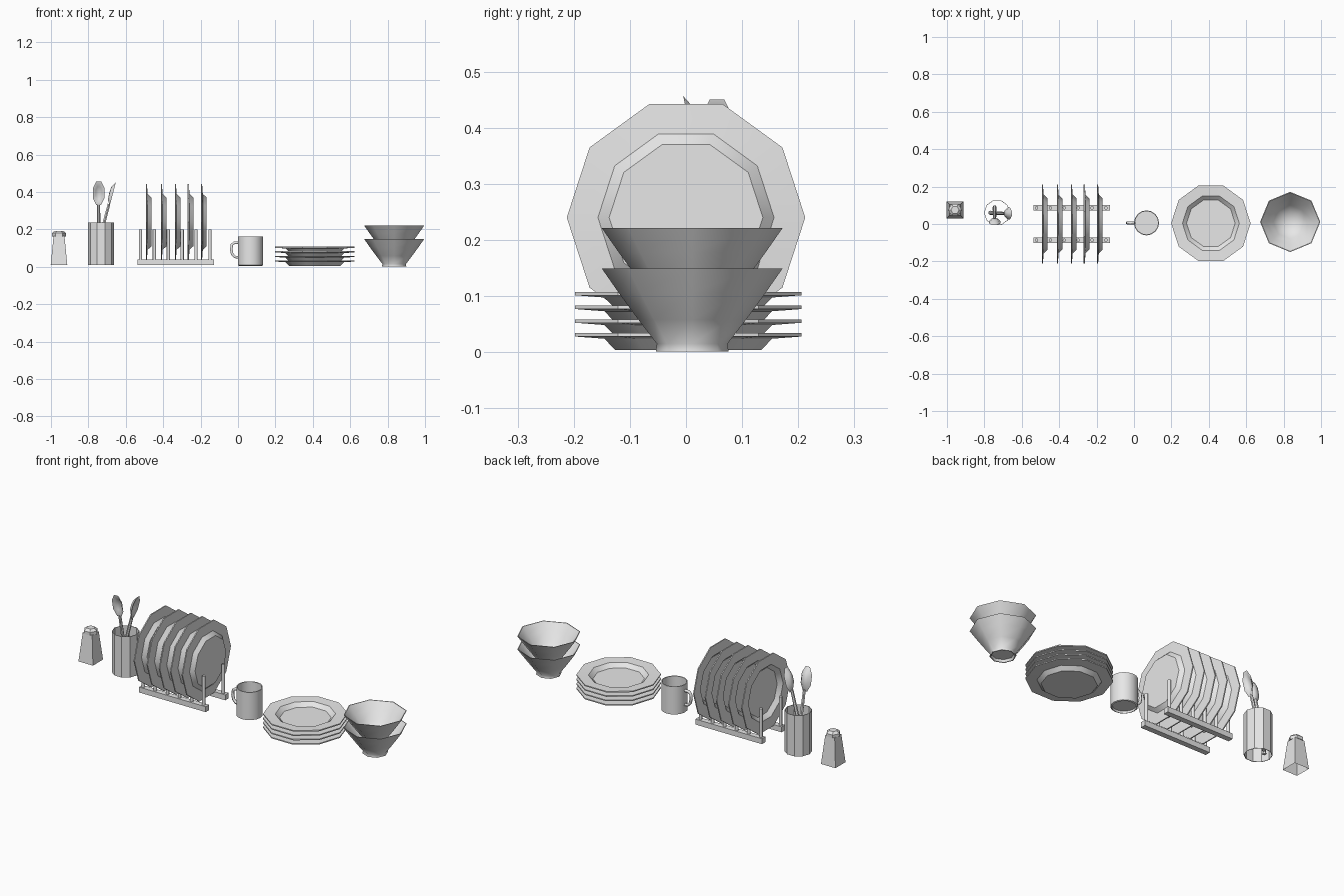
import bpy, bmesh, math
from mathutils import Matrix, Vector

cube = bpy.data.objects.get("Cube")
if cube:
    bpy.data.objects.remove(cube, do_unlink=True)

grey = bpy.data.materials.new("light_grey")
grey.use_nodes = True
grey.diffuse_color = (0.8, 0.8, 0.8, 1)
grey.node_tree.nodes["Principled BSDF"].inputs["Base Color"].default_value = (0.8, 0.8, 0.8, 1)


def finish(name, bm, matrix, angle):
    mesh = bpy.data.meshes.new(name)
    bmesh.ops.recalc_face_normals(bm, faces=bm.faces)
    bm.to_mesh(mesh)
    bm.free()
    mesh.materials.append(grey)
    if angle:
        mesh.shade_smooth()
        mesh.set_sharp_from_angle(angle=math.radians(angle))
    obj = bpy.data.objects.new(name, mesh)
    bpy.context.collection.objects.link(obj)
    obj.matrix_world = matrix
    return obj


def at(x, y, z):
    return Matrix.Translation((x, y, z))


def lathe(name, profile, sides, matrix, angle=0, turn=0.0):
    """Revolve (radius, height) points; a zero radius closes the end."""
    bm = bmesh.new()
    rings = []
    for r, z in profile:
        if r == 0:
            rings.append([bm.verts.new((0, 0, z))] * sides)
        else:
            steps = [turn + math.tau * i / sides for i in range(sides)]
            rings.append([bm.verts.new((r * math.cos(a), r * math.sin(a), z)) for a in steps])
    for low, high in zip(rings, rings[1:]):
        for i in range(sides):
            j = (i + 1) % sides
            corners = list(dict.fromkeys((low[i], low[j], high[j], high[i])))
            bm.faces.new(corners)
    return finish(name, bm, matrix, angle)


def box(name, size, center):
    bm = bmesh.new()
    bmesh.ops.create_cube(bm, size=1, matrix=Matrix.Diagonal((*size, 1)))
    return finish(name, bm, at(*center), 0)


# Shaker: open tapered square body and a faceted cap
shaker = at(-0.957, 0.075, 0)
lathe("shaker_body", [(0.063, 0.008), (0.041, 0.165), (0, 0.165)], 4, shaker, turn=math.pi / 4)
lathe("shaker_cap", [(0, 0.163), (0.037, 0.163), (0.037, 0.18), (0.022, 0.192), (0, 0.192)],
      6, shaker)

# Utensil holder: ten-sided open tube
lathe("utensil_holder", [(0.07, 0.01), (0.07, 0.237), (0.067, 0.237), (0.067, 0.01), (0.07, 0.01)],
      10, at(-0.732, 0.06, 0))


# Spoons: tapered handle and shallow oval dish
def spoon(name, foot, tip, facing):
    foot, tip = Vector(foot), Vector(tip)
    up = (tip - foot).normalized()
    side = up.cross(Vector(facing)).normalized()
    front = side.cross(up)
    frame = Matrix((side, up, front)).transposed().to_4x4()
    length = (tip - foot).length
    dish = [(0, -0.014), (0.55, -0.011), (1, 0.006), (0.8, 0.006), (0.5, -0.004), (0, -0.007)]
    head = Matrix.Translation(tip - up * 0.069) @ frame @ Matrix.Diagonal((0.034, 0.07, 1, 1))
    lathe(name + "_head", dish, 8, head, 35, turn=math.pi / 8)
    along = Matrix.Translation(foot) @ frame @ Matrix.Rotation(-math.pi / 2, 4, "X")
    lathe(name + "_handle", [(0, 0), (0.011, 0), (0.008, length - 0.125), (0, length - 0.125)],
          6, along)


spoon("front_spoon", (-0.745, 0.09, 0.03), (-0.745, 0.0, 0.462), (0, -1, 0))
spoon("side_spoon", (-0.77, 0.06, 0.03), (-0.658, 0.055, 0.456), (1, 0, 0))

# Drying rack: two rails with pegs
for label, y in (("front", -0.086), ("back", 0.086)):
    box(label + "_rail", (0.409, 0.03, 0.03), (-0.3325, y, 0.025))
    for i in range(6):
        lathe(label + "_peg", [(0.009, 0.03), (0.009, 0.2), (0, 0.2)], 8,
              at(-0.521 + 0.0742 * i, y, 0), 50)

# Plates: five upright in the rack and a stack of four
plate = [(0, 0), (0.137, 0), (0.157, 0.02), (0.2125, 0.024), (0.2125, 0.03),
         (0.152, 0.027), (0.13, 0.006), (0, 0.006)]
upright = Matrix.Rotation(-math.pi / 2, 4, "Y") @ Matrix.Rotation(math.pi / 2, 4, "Z")
for x in (-0.463, -0.383, -0.308, -0.239, -0.168):
    lathe("rack_plate", plate, 10, at(x, 0, 0.24) @ upright, 30)
for i in range(4):
    lathe("stacked_plate", plate, 10, at(0.411, 0.004, 0.004 + 0.0245 * i), 30)

# Mug with a recessed base and looped handle
lathe("mug", [(0, 0.016), (0.058, 0.016), (0.06, 0.005), (0.067, 0.008), (0.067, 0.162),
              (0.062, 0.162), (0.062, 0.022), (0, 0.022)], 16, at(0.067, 0.006, 0), 50)
curve = bpy.data.curves.new("mug_handle", "CURVE")
curve.dimensions = "3D"
curve.bevel_depth = 0.008
curve.bevel_resolution = 1
curve.use_fill_caps = True
path = [(0.006, 0.128), (-0.02, 0.128), (-0.033, 0.118), (-0.036, 0.09),
        (-0.031, 0.067), (-0.018, 0.053), (0.006, 0.049)]
line = curve.splines.new("POLY")
line.points.add(len(path) - 1)
for point, (x, z) in zip(line.points, path):
    point.co = (x, 0.006, z, 1)
curve.materials.append(grey)
handle = bpy.data.objects.new("mug_handle", curve)
bpy.context.collection.objects.link(handle)

# Bowls: two nested octagonal bowls on hollow feet
bowl = [(0, 0.014), (0.055, 0.014), (0.06, 0.001), (0.065, 0.001), (0.063, 0.015),
        (0.096, 0.058), (0.131, 0.106), (0.161, 0.149), (0.157, 0.149),
        (0.126, 0.108), (0.09, 0.061), (0.055, 0.023), (0, 0.02)]
for label, z in (("lower", 0), ("upper", 0.072)):
    lathe(label + "_bowl", bowl, 8, at(0.835, 0.011, z), 50)
